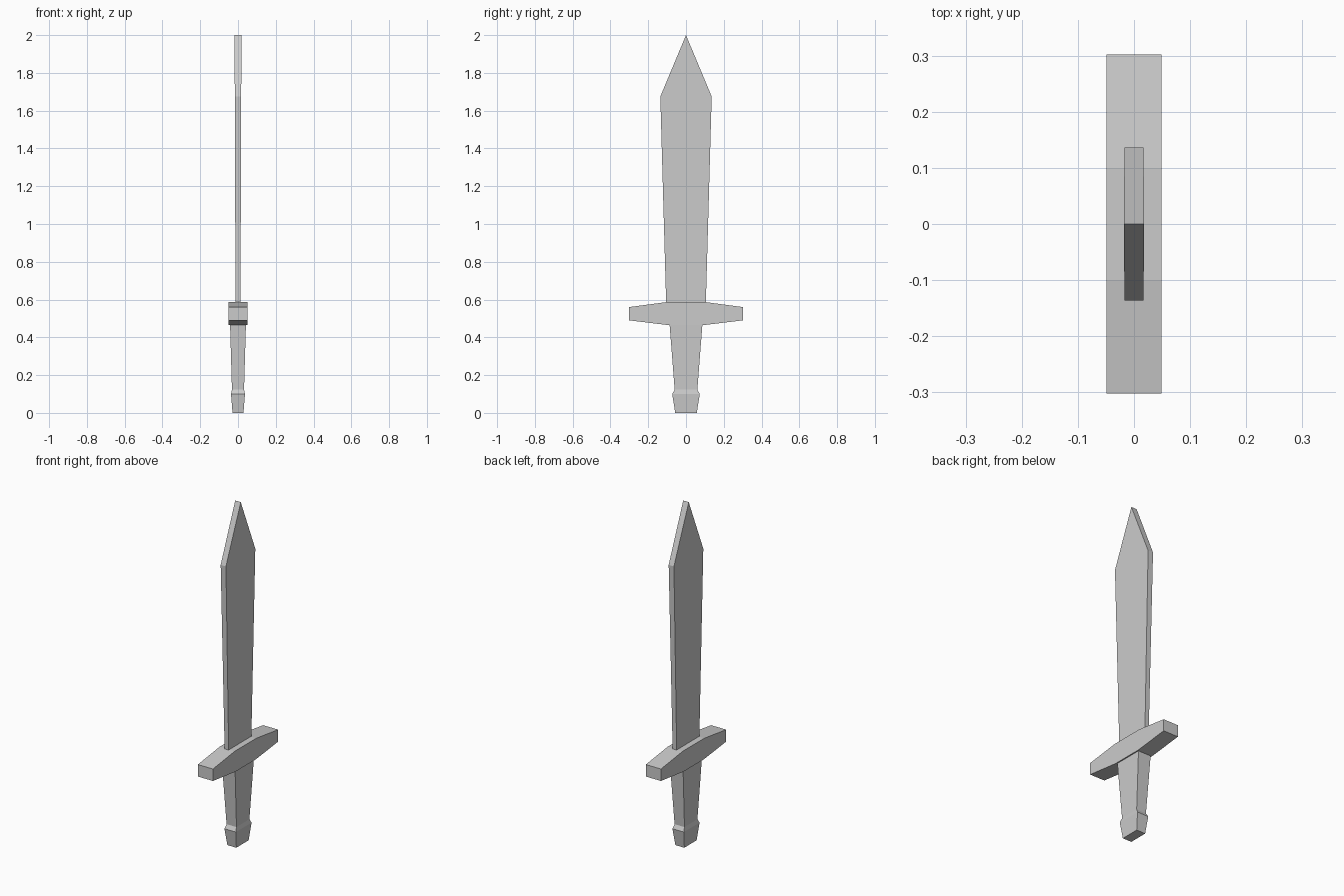
import bpy, bmesh

if "Cube" in bpy.data.objects:
    bpy.data.objects.remove(bpy.data.objects["Cube"])


def make_object(name, bm):
    bmesh.ops.recalc_face_normals(bm, faces=bm.faces)
    mesh = bpy.data.meshes.new(name)
    bm.to_mesh(mesh)
    bm.free()
    obj = bpy.data.objects.new(name, mesh)
    bpy.context.collection.objects.link(obj)
    return obj


def slab(name, half):
    """Mirror a half outline of (y, z, half thickness) across y = 0 and give it thickness in x."""
    outline = half + [(-y, z, t) for y, z, t in reversed(half) if y > 0]
    bm = bmesh.new()
    front = [bm.verts.new((t, y, z)) for y, z, t in outline]
    back = [bm.verts.new((-t, y, z)) for y, z, t in outline]
    bm.faces.new(front)
    bm.faces.new(back[::-1])
    n = len(outline)
    for i in range(n):
        j = (i + 1) % n
        bm.faces.new((front[i], back[i], back[j], front[j]))
    return make_object(name, bm)


def loft(name, sections):
    """Stack rectangular sections of (z, half x, half y)."""
    bm = bmesh.new()
    rings = [[bm.verts.new((sx * hx, sy * hy, z))
              for sx, sy in ((-1, -1), (1, -1), (1, 1), (-1, 1))]
             for z, hx, hy in sections]
    bm.faces.new(rings[0][::-1])
    bm.faces.new(rings[-1])
    for low, high in zip(rings, rings[1:]):
        for i in range(4):
            j = (i + 1) % 4
            bm.faces.new((low[i], low[j], high[j], high[i]))
    return make_object(name, bm)


# Blade: widens towards the shoulders, then comes to a point
blade = slab("blade", [(0.105, 0.58, 0.013), (0.136, 1.675, 0.017), (0.0, 2.0, 0.018)])

# Crossguard: flat in the middle, tapering to blunt ends
guard = slab("crossguard", [(0.095, 0.465, 0.049), (0.302, 0.49, 0.049),
                            (0.302, 0.56, 0.049), (0.1, 0.587, 0.049)])

# Grip with its flared pommel
grip = loft("grip", [(0.0, 0.029, 0.057), (0.1, 0.037, 0.073),
                     (0.123, 0.032, 0.06), (0.47, 0.042, 0.087)])
